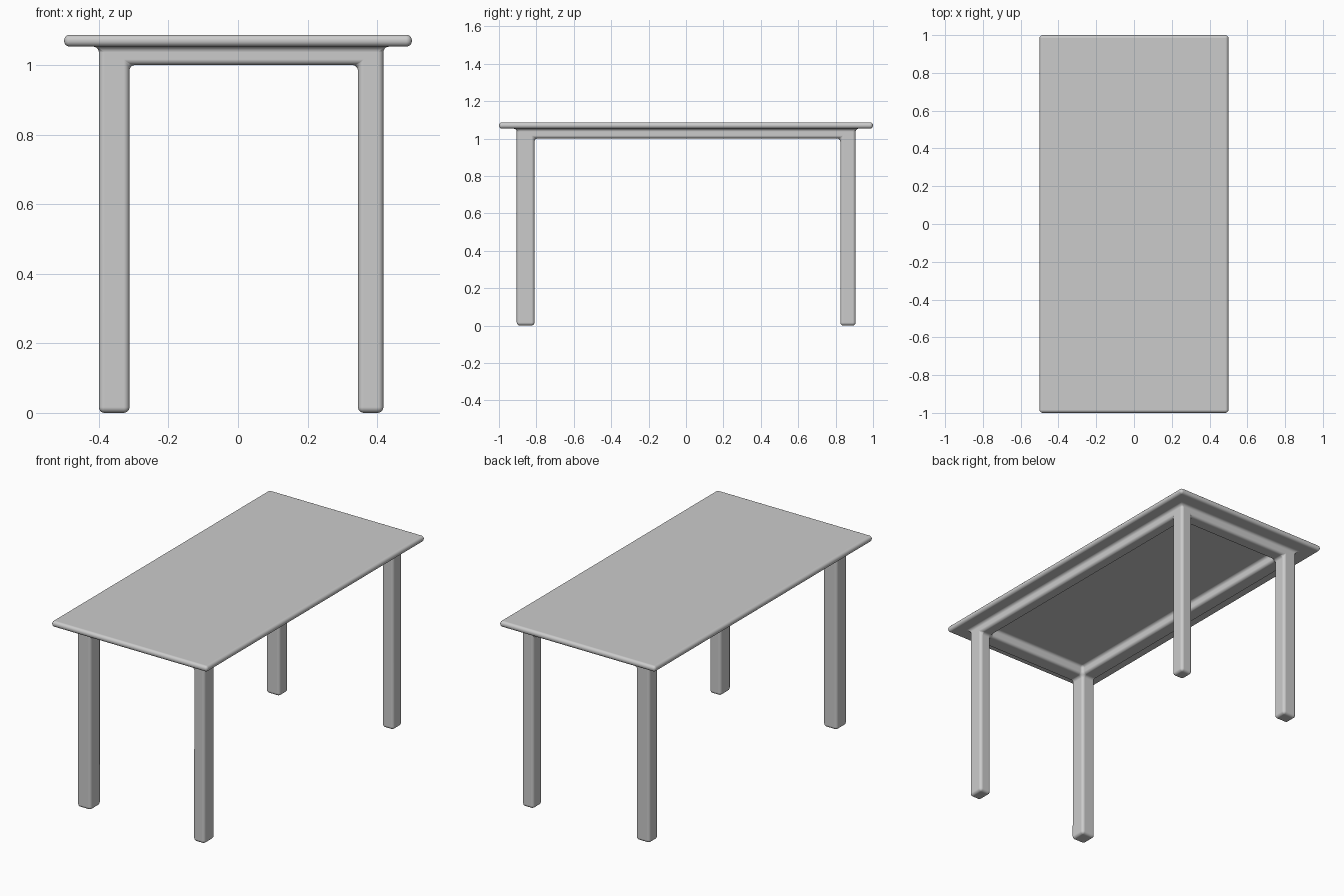
import bpy, bmesh

if "Cube" in bpy.data.objects:
    bpy.data.objects.remove(bpy.data.objects["Cube"])

# Grid lines of the blocky table: overhang, leg, opening, leg, overhang
XS = [-0.5, -0.40, -0.312, 0.345, 0.418, 0.5]
YS = [-1.0, -0.905, -0.81, 0.825, 0.907, 1.0]
ZS = [0.0, 1.0, 1.053, 1.087]


def solid(i, j, k):
    """Is this grid cell part of the table?"""
    if not (0 <= i < 5 and 0 <= j < 5 and 0 <= k < 3):
        return False
    if k == 2:                                   # tabletop slab
        return True
    if i in (0, 4) or j in (0, 4):               # overhang
        return False
    if k == 1:                                   # apron ring
        return (i, j) != (2, 2)
    return i != 2 and j != 2                     # four legs


bm = bmesh.new()
verts = {}


def vert(c):
    if c not in verts:
        verts[c] = bm.verts.new((XS[c[0]], YS[c[1]], ZS[c[2]]))
    return verts[c]


# Skin: one face wherever a solid cell meets an empty one
for i in range(5):
    for j in range(5):
        for k in range(3):
            if not solid(i, j, k):
                continue
            for axis in range(3):
                for side in (0, 1):
                    n = [i, j, k]
                    n[axis] += 1 if side else -1
                    if solid(*n):
                        continue
                    u, v = (axis + 1) % 3, (axis + 2) % 3
                    ring = []
                    for du, dv in ((0, 0), (1, 0), (1, 1), (0, 1)):
                        c = [i, j, k]
                        c[axis] += side
                        c[u] += du
                        c[v] += dv
                        ring.append(vert(tuple(c)))
                    bm.faces.new(ring if side else ring[::-1])

for f in bm.faces:
    f.smooth = True
mesh = bpy.data.meshes.new("table")
bm.to_mesh(mesh)
bm.free()
table = bpy.data.objects.new("table", mesh)
bpy.context.collection.objects.link(table)

# Rounded edges and fillets at every corner
bevel = table.modifiers.new("rounding", 'BEVEL')
bevel.width = 0.0165
bevel.segments = 5
bevel.limit_method = 'ANGLE'
bevel.harden_normals = True
